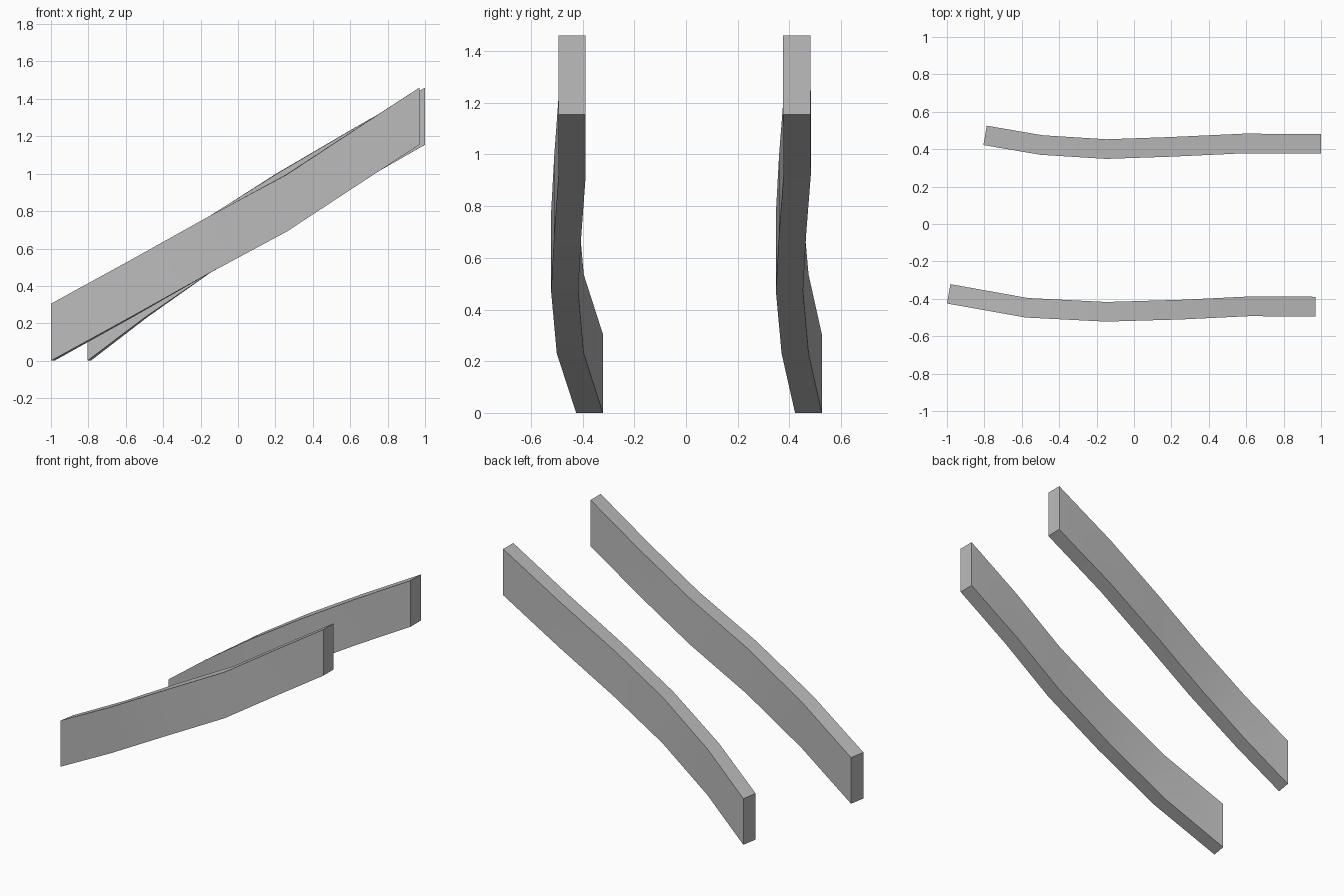
import bpy
import bmesh
from mathutils import Vector

HEIGHT = 0.305
THICK = 0.105
LEVELS = [0.0, 0.23, 0.47, 0.69, 0.92, 1.155]   # underside heights along the flight

cube = bpy.data.objects.get("Cube")
if cube:
    bpy.data.objects.remove(cube, do_unlink=True)

grey = bpy.data.materials.new("plain grey")
grey.use_nodes = True
colour = (0.5, 0.5, 0.5, 1.0)
grey.diffuse_color = colour
grey.node_tree.nodes["Principled BSDF"].inputs["Base Color"].default_value = colour


def stringer(name, path):
    """Sweep an upright rectangular board along a rising, gently curved path."""
    pts = [Vector(p) for p in path]
    bm = bmesh.new()
    rings = []
    for i, (p, z) in enumerate(zip(pts, LEVELS)):
        along = pts[min(i + 1, len(pts) - 1)] - pts[max(i - 1, 0)]
        across = Vector((-along.y, along.x)).normalized() * THICK
        q = p + across
        corners = [(p, z), (q, z), (q, z + HEIGHT), (p, z + HEIGHT)]
        rings.append([bm.verts.new((c.x, c.y, h)) for c, h in corners])
    for a, b in zip(rings, rings[1:]):
        for k in range(4):
            n = (k + 1) % 4
            bm.faces.new((a[k], a[n], b[n], b[k]))
    bm.faces.new(rings[0])
    bm.faces.new(rings[-1])
    bmesh.ops.recalc_face_normals(bm, faces=bm.faces)
    mesh = bpy.data.meshes.new(name)
    bm.to_mesh(mesh)
    bm.free()
    mesh.materials.append(grey)
    obj = bpy.data.objects.new(name, mesh)
    bpy.context.collection.objects.link(obj)
    # Smooth along the board, crisp at its edges
    bpy.ops.object.select_all(action="DESELECT")
    obj.select_set(True)
    bpy.context.view_layer.objects.active = obj
    bpy.ops.object.shade_smooth_by_angle(angle=0.6)


# Front-side edge of each board, from the low end to the high end
stringer("front_stair_stringer", [(-1, -0.425), (-0.58, -0.5), (-0.15, -0.522),
                                  (0.26, -0.51), (0.61, -0.493), (0.97, -0.494)])
stringer("back_stair_stringer", [(-0.805, 0.422), (-0.5, 0.37), (-0.15, 0.348),
                                 (0.2, 0.36), (0.59, 0.378), (1.0, 0.376)])
